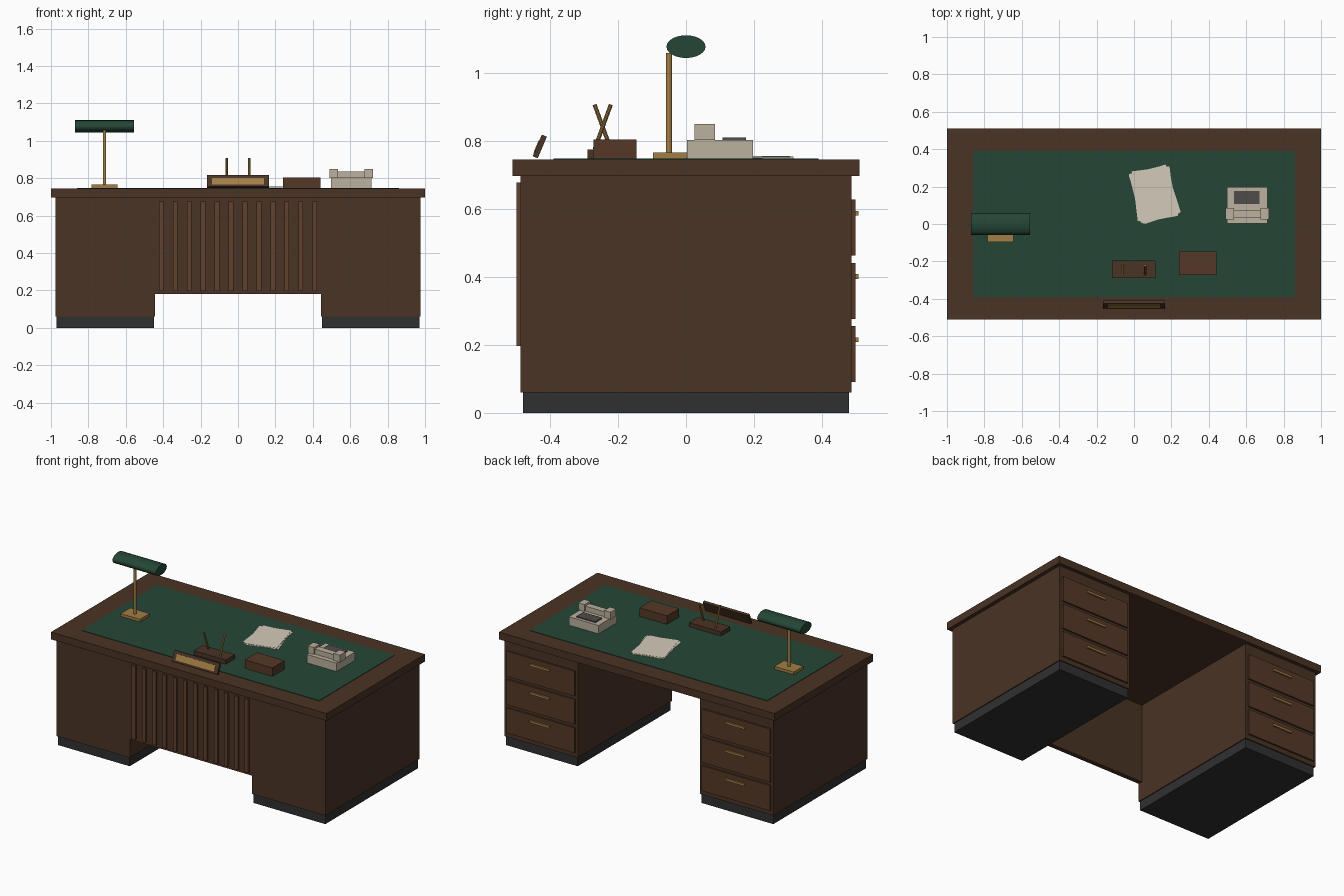
import bpy, math
from mathutils import Matrix

if "Cube" in bpy.data.objects:
    bpy.data.objects.remove(bpy.data.objects["Cube"])


def mat(name, r, g, b):
    m = bpy.data.materials.new(name)
    m.diffuse_color = (r, g, b, 1)
    m.use_nodes = True
    m.node_tree.nodes["Principled BSDF"].inputs["Base Color"].default_value = m.diffuse_color
    return m


WOOD = mat("dark_wood", 0.068, 0.033, 0.018)
DRAWER = mat("drawer_wood", 0.09, 0.04, 0.02)
SLAT = mat("slat_wood", 0.12, 0.052, 0.026)
BLACK = mat("plinth_black", 0.03, 0.03, 0.03)
GREEN = mat("green_leather", 0.018, 0.062, 0.036)
BRASS = mat("brass", 0.36, 0.21, 0.06)
CREAM = mat("cream_plastic", 0.50, 0.44, 0.34)
KEYS = mat("keypad_grey", 0.08, 0.075, 0.07)
PAPER = mat("paper", 0.65, 0.59, 0.49)


def box(name, x, y, z, m, rot=None):
    """Box from (min, max) ranges, optionally rotated about its centre: (angle, axis)."""
    bpy.ops.mesh.primitive_cube_add(size=1)
    o = bpy.context.object
    o.name = name
    r = Matrix.Rotation(rot[0], 4, rot[1]) if rot else Matrix()
    size = Matrix.Diagonal((x[1] - x[0], y[1] - y[0], z[1] - z[0], 1))
    centre = Matrix.Translation((sum(x) / 2, sum(y) / 2, sum(z) / 2))
    o.data.transform(centre @ r @ size)
    o.data.materials.append(m)
    return o


def rod(name, loc, radius, length, m, rot=(0, 0, 0), sides=16, scale=(1, 1, 1)):
    bpy.ops.mesh.primitive_cylinder_add(vertices=sides, radius=radius, depth=length,
                                        location=loc, rotation=rot)
    o = bpy.context.object
    o.name = name
    o.scale = scale
    o.data.materials.append(m)
    return o


# Desk top with leather inlay
box("desk_top", (-1, 1), (-0.51, 0.51), (0.697, 0.745), WOOD)
box("leather_inlay", (-0.862, 0.862), (-0.39, 0.39), (0.74, 0.748), GREEN)

# Pedestals with plinths, drawers and pulls at the back
for side, s in (("left", -1), ("right", 1)):
    cx = s * 0.71
    box(side + "_pedestal", (cx - 0.266, cx + 0.266), (-0.487, 0.487), (0.06, 0.697), WOOD)
    box(side + "_plinth", (cx - 0.26, cx + 0.26), (-0.48, 0.48), (0, 0.06), BLACK)
    for i in range(3):
        z = 0.173 + 0.186 * i
        box(f"{side}_drawer_{i + 1}", (cx - 0.248, cx + 0.248), (0.485, 0.498),
            (z - 0.0825, z + 0.0825), DRAWER)
        box(f"{side}_drawer_pull_{i + 1}", (cx - 0.07, cx + 0.07), (0.497, 0.508),
            (z + 0.035, z + 0.049), BRASS)

# Front panel with slats
box("front_panel", (-0.445, 0.445), (-0.487, -0.457), (0.18, 0.697), WOOD)
for i in range(12):
    x = -0.41 + i * 0.82 / 11
    box(f"front_slat_{i + 1}", (x - 0.013, x + 0.013), (-0.498, -0.486), (0.196, 0.677), SLAT)

# Desk lamp
box("lamp_base", (-0.784, -0.644), (-0.097, 0.003), (0.747, 0.766), BRASS)
rod("lamp_stem", (-0.714, -0.05, 0.908), 0.009, 0.3, BRASS, sides=12)
shade = rod("lamp_shade", (-0.714, 0, 1.077), 0.0575, 0.314, GREEN,
            rot=(0, math.pi / 2, 0), sides=24, scale=(0.58, 1, 1))
bpy.ops.object.shade_smooth_by_angle(angle=math.radians(40))

# Telephone
box("phone_body", (0.497, 0.713), (0.003, 0.197), (0.747, 0.803), CREAM)
box("phone_keypad", (0.534, 0.672), (0.107, 0.177), (0.80, 0.81), KEYS)
box("handset_grip", (0.52, 0.69), (0.034, 0.076), (0.803, 0.836), CREAM)
for side, x in (("left", 0.489), ("right", 0.677)):
    box(f"handset_{side}_end", (x, x + 0.045), (0.025, 0.085), (0.802, 0.849), CREAM)

# Loose sheets of paper
for i, (dx, dy, deg) in enumerate([(0.004, 0, 18), (-0.004, 0.003, 14), (0.003, -0.002, 11),
                                   (-0.003, 0.002, 7), (0, 0, 16)]):
    x, y, z = 0.108 + dx, 0.159 + dy, 0.748 + i * 0.0014
    box(f"paper_sheet_{i + 1}", (x - 0.102, x + 0.102), (y - 0.134, y + 0.134),
        (z, z + 0.0012), PAPER, (math.radians(deg), 'Z'))

# Pen stand
box("pen_stand", (-0.118, 0.114), (-0.29, -0.195), (0.747, 0.775), WOOD)
for side, s in (("left", -1), ("right", 1)):
    rod(side + "_pen", (s * 0.06, -0.245, 0.841), 0.006, 0.14, BRASS,
        rot=(-s * math.radians(20), 0, 0), sides=10)

# Small wooden box
box("wooden_box", (0.24, 0.44), (-0.272, -0.146), (0.747, 0.804), DRAWER)

# Leaning name plate, blank
lean = (math.radians(-23), 'X')
box("plate_holder", (-0.165, 0.165), (-0.438, -0.422), (0.749, 0.818), WOOD, lean)
box("brass_plate", (-0.14, 0.14), (-0.441, -0.435), (0.764, 0.802), BRASS, lean)
